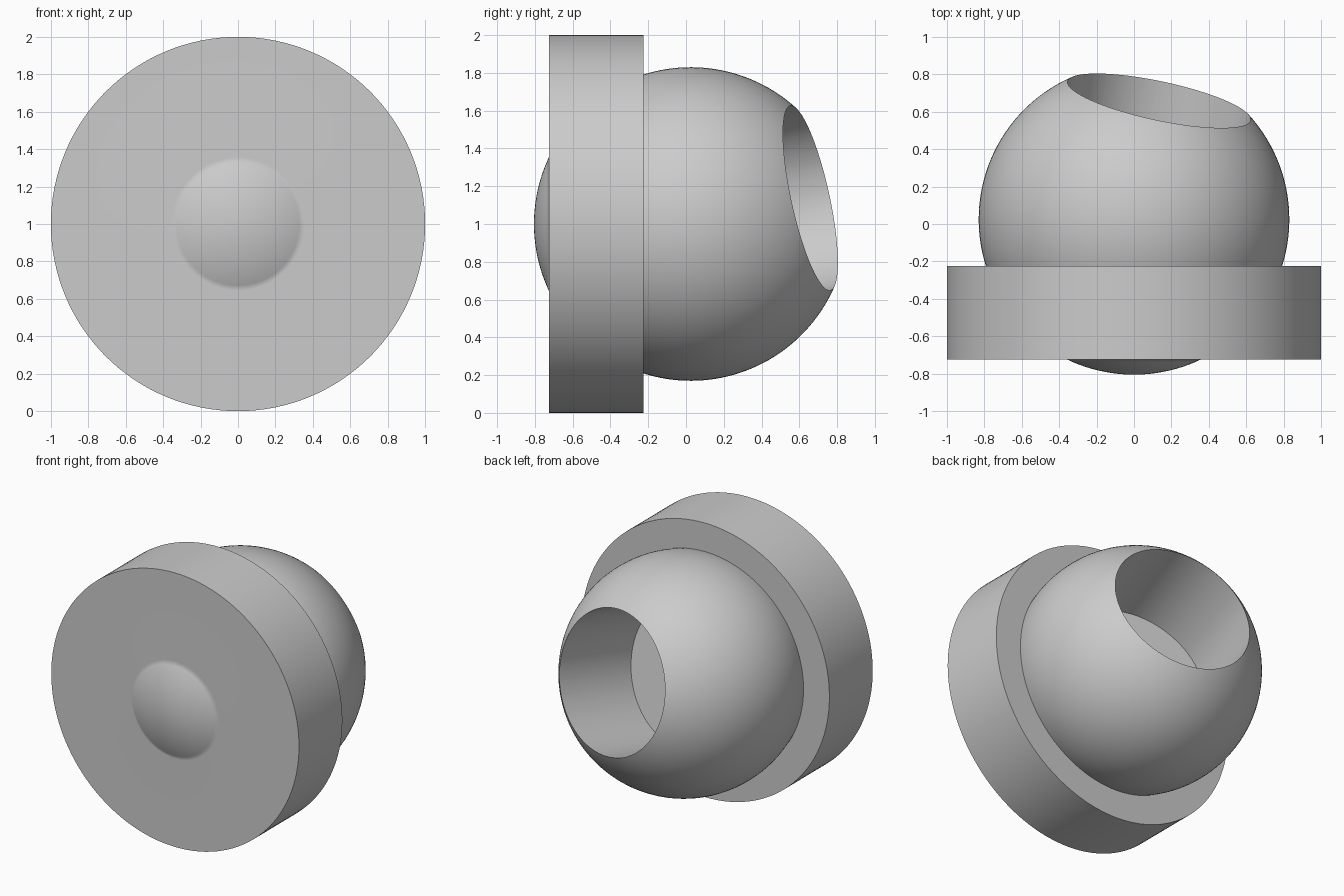
import bpy, bmesh
from math import sin, cos, acos, pi, radians
from mathutils import Vector, Matrix

cube = bpy.data.objects.get("Cube")
if cube:
    bpy.data.objects.remove(cube, do_unlink=True)

CENTRE = Vector((0, 0.025, 1))
BALL_R, DISC_R, HOLE_R = 0.83, 1.0, 0.5
DISC_FRONT, DISC_BACK = -0.725, -0.225
SEGMENTS = 128

grey = bpy.data.materials.new("grey")
grey.use_nodes = True
colour = (0.6, 0.6, 0.6, 1)
grey.diffuse_color = colour
grey.node_tree.nodes["Principled BSDF"].inputs["Base Color"].default_value = colour


def make_object(name, bm):
    bmesh.ops.recalc_face_normals(bm, faces=bm.faces)
    mesh = bpy.data.meshes.new(name)
    bm.to_mesh(mesh)
    bm.free()
    mesh.materials.append(grey)
    obj = bpy.data.objects.new(name, mesh)
    bpy.context.collection.objects.link(obj)
    return obj


def ball_arc(start, end, steps):
    """Points (radius, y) on the ball between two angles from its front pole."""
    angles = [start + (end - start) * i / steps for i in range(steps + 1)]
    return [(BALL_R * sin(a), CENTRE.y - BALL_R * cos(a)) for a in angles]


# Ball and flange: one profile turned about the front-to-back axis
front_angle = acos((CENTRE.y - DISC_FRONT) / BALL_R)
back_angle = acos((CENTRE.y - DISC_BACK) / BALL_R)
profile = ball_arc(0, front_angle, 12)
profile += [(DISC_R, DISC_FRONT), (DISC_R, DISC_BACK)]
profile += ball_arc(back_angle, pi, 48)

bm = bmesh.new()
verts = [bm.verts.new((r, y, CENTRE.z)) for r, y in profile]
edges = [bm.edges.new(pair) for pair in zip(verts, verts[1:])]
bmesh.ops.spin(bm, geom=verts + edges, cent=CENTRE, axis=(0, 1, 0),
               angle=2 * pi, steps=SEGMENTS, use_merge=True)
bmesh.ops.remove_doubles(bm, verts=bm.verts, dist=0.0001)
body = make_object("flanged_ball", bm)

# Tilted round socket, its floor passing through the ball's centre
axis = Vector((0.203, 0.957, 0.208)).normalized()
bm = bmesh.new()
bmesh.ops.create_cone(bm, cap_ends=True, segments=SEGMENTS,
                      radius1=HOLE_R, radius2=HOLE_R, depth=1,
                      matrix=Matrix.Translation(CENTRE + axis * 0.5)
                      @ axis.to_track_quat('Z', 'Y').to_matrix().to_4x4())
cutter = make_object("socket_cutter", bm)
cutter.hide_render = True
cutter.hide_set(True)

cut = body.modifiers.new("socket", 'BOOLEAN')
cut.operation = 'DIFFERENCE'
cut.solver = 'EXACT'
cut.object = cutter

bpy.ops.object.select_all(action='DESELECT')
body.select_set(True)
bpy.context.view_layer.objects.active = body
bpy.ops.object.modifier_apply(modifier=cut.name)
bpy.data.objects.remove(cutter, do_unlink=True)

# Smooth curved surfaces, crisp rims, soft blend where the front cap meets the flange
bpy.ops.object.shade_smooth_by_angle(angle=radians(30))
blend = body.modifiers.new("weighted_normals", 'WEIGHTED_NORMAL')
blend.keep_sharp = True
